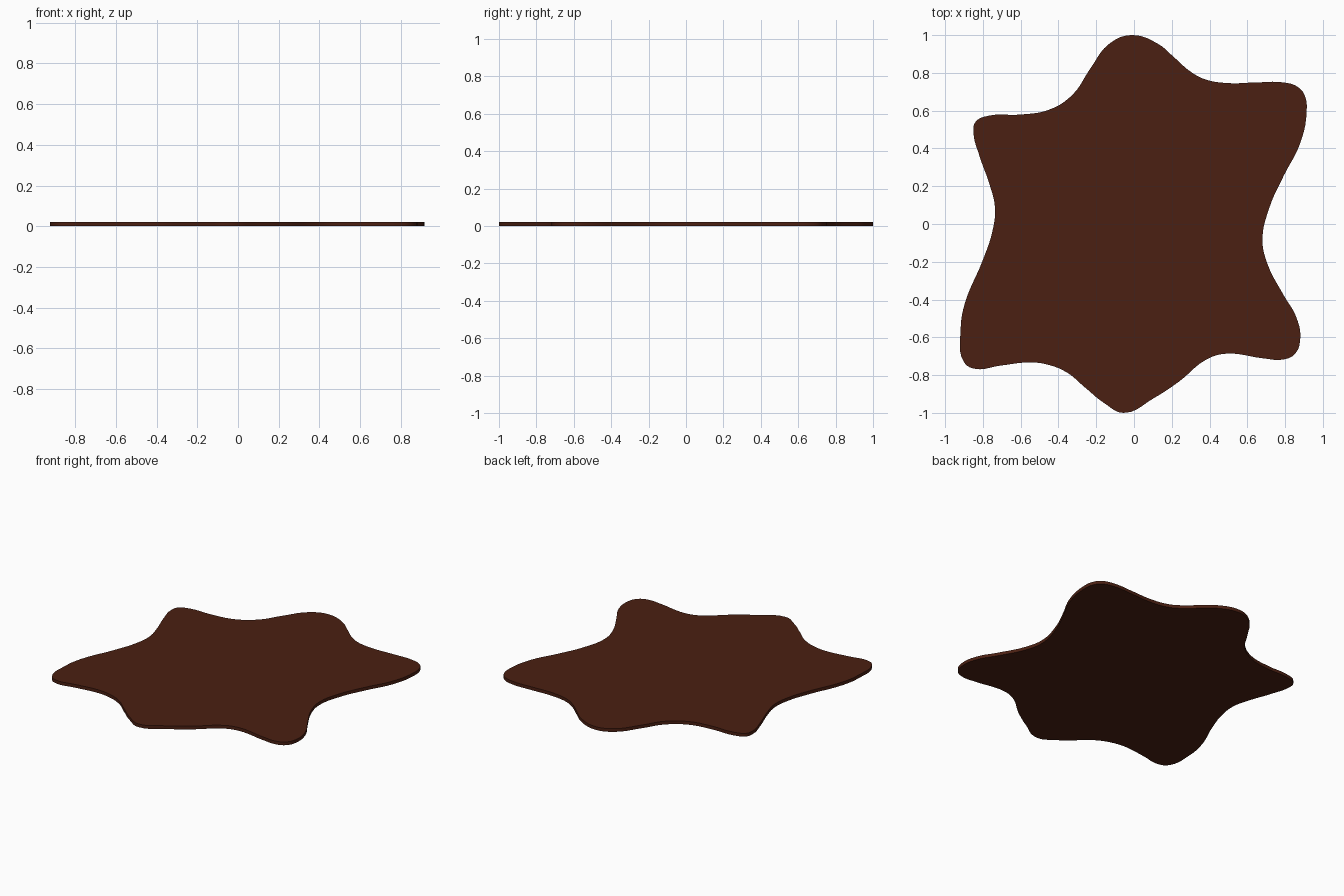
import bpy, bmesh

if "Cube" in bpy.data.objects:
    bpy.data.objects.remove(bpy.data.objects["Cube"])

THICK = 0.022

# Hide outline, clockwise from the top lobe
outline = [
    (-.015, 1), (.125, .955), (.215, .88), (.295, .81), (.373, .767), (.495, .746),
    (.64, .749), (.795, .749), (.865, .727), (.902, .685), (.914, .595), (.877, .42),
    (.795, .26), (.717, .087), (.68, -.082), (.706, -.21), (.79, -.373), (.86, -.495),
    (.88, -.61), (.85, -.69), (.785, -.718), (.69, -.712), (.48, -.687), (.384, -.717),
    (.24, -.833), (.103, -.923), (-.055, -1), (-.155, -.95), (-.26, -.865), (-.357, -.785),
    (-.463, -.743), (-.553, -.733), (-.71, -.75), (-.845, -.766), (-.899, -.733),
    (-.918, -.56), (-.897, -.425), (-.8, -.19), (-.75, -.04), (-.736, .087), (-.765, .21),
    (-.817, .357), (-.85, .49), (-.838, .542), (-.765, .574), (-.606, .579),
    (-.447, .606), (-.325, .685), (-.235, .817), (-.13, .955),
]

# Smooth closed curve sampled from the outline
curve = bpy.data.curves.new("hide_rug", 'CURVE')
curve.dimensions = '2D'
curve.fill_mode = 'NONE'
curve.resolution_u = 5
spline = curve.splines.new('BEZIER')
spline.bezier_points.add(len(outline) - 1)
for point, (x, y) in zip(spline.bezier_points, outline):
    point.co = (x, y, 0)
    point.handle_left_type = point.handle_right_type = 'AUTO'
spline.use_cyclic_u = True
rug = bpy.data.objects.new("hide_rug", curve)
bpy.context.collection.objects.link(rug)
bpy.context.view_layer.objects.active = rug
rug.select_set(True)
bpy.ops.object.convert(target='MESH')
rug = bpy.context.object
rug.name = "hide_rug"

# Fill the outline and raise it to a thin slab
bm = bmesh.new()
bm.from_mesh(rug.data)
bmesh.ops.remove_doubles(bm, verts=bm.verts, dist=1e-5)
face = bmesh.ops.contextual_create(bm, geom=bm.edges[:])["faces"][0]
top = bmesh.ops.extrude_face_region(bm, geom=[face], use_keep_orig=True)["geom"]
bmesh.ops.translate(bm, vec=(0, 0, THICK),
                    verts=[v for v in top if isinstance(v, bmesh.types.BMVert)])
bmesh.ops.recalc_face_normals(bm, faces=bm.faces)
bm.to_mesh(rug.data)
bm.free()
bpy.ops.object.shade_smooth_by_angle()

# Dark brown hide
mat = bpy.data.materials.new("brown_hide")
mat.diffuse_color = (0.07, 0.014, 0.006, 1)
mat.use_nodes = True
mat.node_tree.nodes["Principled BSDF"].inputs["Base Color"].default_value = mat.diffuse_color
rug.data.materials.clear()
rug.data.materials.append(mat)
